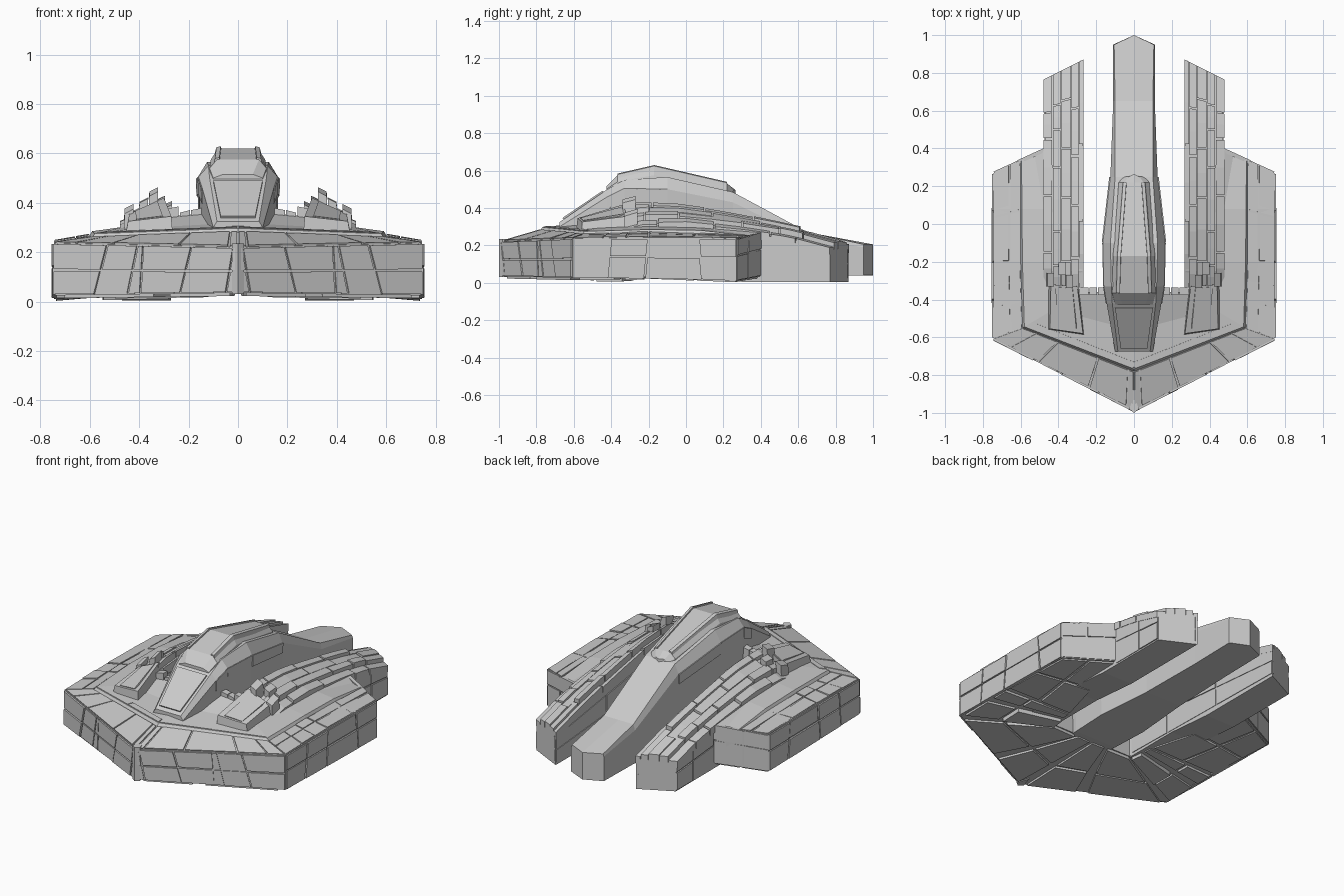
import bpy, bmesh, random
from mathutils import Vector as V

if "Cube" in bpy.data.objects:
    bpy.data.objects.remove(bpy.data.objects["Cube"])

rnd = random.Random(4)


def finish(bm, name, mirror=True):
    bmesh.ops.recalc_face_normals(bm, faces=bm.faces)
    me = bpy.data.meshes.new(name)
    bm.to_mesh(me)
    bm.free()
    ob = bpy.data.objects.new(name, me)
    bpy.context.collection.objects.link(ob)
    if mirror:
        m = ob.modifiers.new("mirror", 'MIRROR')
        m.merge_threshold = 0.0005
    return ob


def loft(bm, sections, start=True, end=True):
    rings = [[bm.verts.new(p) for p in s] for s in sections]
    n = len(rings[0])
    for a, b in zip(rings, rings[1:]):
        for i in range(n):
            bm.faces.new((a[i], a[(i + 1) % n], b[(i + 1) % n], b[i]))
    if start:
        bm.faces.new(rings[0])
    if end:
        h = n // 2 - 1
        if n == 8:  # pointed end: fold the cap on the centre line
            bm.faces.new(rings[-1][:h + 1] + rings[-1][-1:])
            bm.faces.new(rings[-1][h:])
        else:
            bm.faces.new(rings[-1])


def plate(bm, pts, t):
    # thin slab standing on a quad
    pts = [V(p) for p in pts]
    n = (pts[2] - pts[0]).cross(pts[3] - pts[1]).normalized()
    loft(bm, [[p - n * .012 for p in pts], [p + n * t for p in pts]])


def panels(bm, quad, us, vs, t, gap=.004, skew=.0):
    # split a quad into plates of slightly different thickness
    a, b, c, d = [V(p) for p in quad]
    us, vs = [0] + us + [1], [0] + vs + [1]
    lu, lv = (b - a).length, (d - a).length
    sk = [0] + [rnd.uniform(-skew, skew) for _ in us[2:]] + [0]

    def at(i, v, off):
        u = us[i] + sk[i] * (v - .5) + off
        return a.lerp(b, u).lerp(d.lerp(c, u), v)
    for i in range(len(us) - 1):
        for v0, v1 in zip(vs, vs[1:]):
            g, h = gap / lu, gap / lv
            plate(bm, [at(i, v0 + h, g), at(i + 1, v0 + h, -g),
                       at(i + 1, v1 - h, -g), at(i, v1 - h, g)], t * rnd.uniform(.4, 1))


# Hull: outline stations from nose round to wing rear
# each: outer xy, bottom z, top z, rim inner xyz, deck inner xyz
stations = [
    ((0, -.985), .035, .22, (0, -.78, .28), (0, -.36, .37)),
    ((.745, -.605), .025, .237, (.59, -.55, .258), (.27, -.36, .345)),
    ((.745, -.2), .03, .243, (.6, -.2, .268), (.29, -.2, .355)),
    ((.745, .08), .02, .243, (.6, .08, .264), (.36, .08, .335)),
    ((.745, .27), .01, .235, (.6, .345, .247), (.46, .40, .275)),
]
rings = []
for (x, y), zb, zt, r, k in stations:
    r, k = V(r), V(k)
    step = r.lerp(k, .03) + V((0, 0, .014 if y < .2 else .004))
    dish = step.lerp(k, .5) - V((0, 0, .014))
    rings.append([V((x, y, zb)), V((x, y, zt)), r, step, dish, k, V((k.x, k.y, .035))])
bm = bmesh.new()
loft(bm, rings, start=False)
finish(bm, "hull")

# Side armour, rim plates and belly plates
side, rim, belly = (bmesh.new() for _ in range(3))
panels(side, [rings[0][0], rings[1][0], rings[1][1], rings[0][1]], [.04, .28, .52, .57, .74], [.48],
       .011, skew=.08)
panels(side, [rings[1][0], rings[4][0], rings[4][1], rings[1][1]], [.22, .45, .78], [.55], .01, skew=.04)
panels(side, [rings[4][0], rings[4][6], rings[4][5], rings[4][1]], [.45], [.6], .009)
p, q, w, e = rings[0], rings[1], rings[2], rings[4]
panels(rim, [p[1], q[1], q[2], p[2]], [.05, .32, .68, .88], [], .008, .005)
panels(rim, [q[1], w[1], w[2], q[2]], [.4, .7], [.6], .009, skew=.1)
panels(rim, [w[1], e[1], e[2], w[2]], [.5], [.6], .009, .005)
panels(rim, [p[3], q[3], q[3].lerp(q[4], .3), p[3].lerp(p[4], .2)], [.5], [], .006)
panels(belly, [p[6], q[6], q[0], p[0]], [.4], [.55], .02, .012, .15)
panels(belly, [q[6], w[6], w[0], q[0]], [.6], [.6], .025, .012, .2)
panels(belly, [w[6], e[6], e[0], w[0]], [.5], [.5], .016, .012, .1)
for b, n in ((side, "side_armour"), (rim, "rim_plates"), (belly, "belly_plates")):
    finish(b, n)

# Rear prongs: ridge height falls toward the tail
RIDGE = [(-.36, .395), (-.25, .42), (0, .405), (.3, .35), (.6, .285), (.87, .21)]


def ridge(y):
    for (a, za), (b, zb) in zip(RIDGE, RIDGE[1:]):
        if y <= b:
            return za + (zb - za) * (y - a) / (b - a)
    return RIDGE[-1][1]


def top(x, y, dz=0):
    f = min(max((y + .36) / 1.23, 0), 1)
    shear = .5 * (x - .27) * min(max((y - .5) / .37, 0), 1)
    return V((x, y - shear, ridge(y) - (.55 - .5 * f) * (x - .27) + dz))


def foot(x, y, z):
    p = top(x, y)
    p.z = z
    return p


bm = bmesh.new()
loft(bm, [[foot(.272, y, .03 if y < .2 else .005), top(.272, y, -.02), top(.47, y, -.025),
           foot(.47, y, .03 if y < .2 else .005)] for y, _ in RIDGE])
finish(bm, "prong_core")

# Stepped strips of plating along each prong
bm = bmesh.new()
strips = [(.268, .292, -.005, [-.34, .02, .42, .87]),
          (.295, .33, .02, [-.35, -.18, .1, .36, .62, .87]),
          (.333, .385, .012, [-.33, -.2, .14, .4, .68, .87]),
          (.388, .43, .022, [-.34, -.22, -.04, .3, .5, .66, .87]),
          (.433, .478, .0, [-.32, -.15, .15, .45, .62, .87])]
for x0, x1, dz, cuts in strips:
    for a, b in zip(cuts, cuts[1:]):
        h = dz + rnd.uniform(-.012, .006)
        ys = [a + .004, (a + b) / 2, b - (.004 if b < .87 else 0)]
        loft(bm, [[top(x0, y, -.05), top(x0, y, h), top(x1, y, h), top(x1, y, -.05)] for y in ys])
# raised blocks near the front of the prong
for x, y, h in ((.345, -.3, .075), (.385, -.23, .05), (.445, -.29, .055)):
    loft(bm, [[top(x - .018, k, -.02), top(x - .022, k, h), top(x + .014, k, h),
               top(x + .018, k, -.02)] for k in (y - .04, y + .03)])
finish(bm, "prong_plating")

# Prong flank panels, inside and outside
bm = bmesh.new()
panels(bm, [(.272, .87, .02), (.272, -.34, .04), (.272, -.34, .36), (.272, .87, .18)],
       [.4, .75], [.5], .006)
panels(bm, [(.47, .41, .01), (.47, .77, .01), (.47, .77, .19), (.47, .41, .24)], [.55], [.6], .009)
finish(bm, "prong_flanks")

# Wedge housings ahead of the prongs
bm = bmesh.new()
front = [(.262, -.59, .25), (.27, -.58, .345), (.445, -.555, .325), (.46, -.56, .24)]
back = [(.29, -.33, .3), (.3, -.33, .42), (.44, -.32, .355), (.455, -.32, .28)]
loft(bm, [front, back])
f, b = [V(p) for p in front], [V(p) for p in back]
panels(bm, [f[1].lerp(f[2], .12), f[2].lerp(f[1], .12), b[2].lerp(b[1], .12), b[1].lerp(b[2], .12)],
       [], [], .007, .012)
finish(bm, "wedge_housing")

# Cross beam between neck and prong
bm = bmesh.new()
for x0, x1, z in ((.14, .19, .38), (.195, .235, .37), (.24, .29, .385)):
    loft(bm, [[(x0, y, .3), (x0, y, z), (x1, y, z - .01), (x1, y, .3)] for y in (-.375, -.335)])
finish(bm, "cross_beam")


# Central spine and canopy share a bevelled cross-section
def section(y, wb, zb, ws, zs, wt, zt, tip=0):
    half = [(wb, zb), (ws, zs), (wt, zt)]
    pts = [(x, y, z) for x, z in half] + [(0, y + tip, zt)]
    return pts + [(-x, y, z) for x, z in reversed(half)] + [(0, y + tip, zb)]


spine = [(-.675, .1, .05, .1, .3, .085, .325), (-.42, .13, .035, .145, .46, .115, .5),
         (-.33, .14, .03, .16, .505, .12, .55), (-.1, .15, .03, .165, .5, .125, .565),
         (.25, .12, .03, .125, .43, .1, .485), (.65, .11, .035, .11, .235, .1, .27),
         (.95, .11, .04, .11, .19, .105, .205, .05)]
bm = bmesh.new()
loft(bm, [section(*s) for s in spine])
finish(bm, "spine", False)

bm = bmesh.new()
canopy = [(-.425, .1, .47, .1, .5, .06, .515), (-.365, .12, .5, .115, .54, .085, .575),
          (-.17, .12, .5, .11, .575, .08, .62), (.22, .09, .44, .08, .5, .05, .53),
          (.25, .06, .44, .055, .48, .03, .495, .015)]
loft(bm, [section(*s) for s in canopy])
finish(bm, "canopy", False)

# Canopy edge rails, neck faceplate and spine side panels
bm = bmesh.new()
loft(bm, [[(s[5] - .012, s[0], s[6] - .01), (s[5] - .01, s[0], s[6] + .009),
           (s[5] + .008, s[0], s[6] + .004), (s[5] + .016, s[0], s[6] - .03)] for s in canopy[1:4]])
finish(bm, "canopy_rails")

bm = bmesh.new()
plate(bm, [(-.07, -.655, .338), (.07, -.655, .338), (.1, -.44, .484), (-.1, -.44, .484)], .01)
finish(bm, "neck_faceplate", False)

bm = bmesh.new()
sp = [section(*s) for s in spine]
for p, q in zip(sp[1:4], sp[2:5]):
    panels(bm, [V(p[0]).lerp(V(p[1]), .85), V(q[0]).lerp(V(q[1]), .85), q[1], p[1]], [], [], .006, .001)
finish(bm, "spine_side_panels")

# Bow ridge at the nose
bm = bmesh.new()
loft(bm, [[(-.025, -.98, z), (0, -1.0, z), (.025, -.98, z), (0, -.9, z)] for z in (.03, .235)])
finish(bm, "bow_ridge", False)
